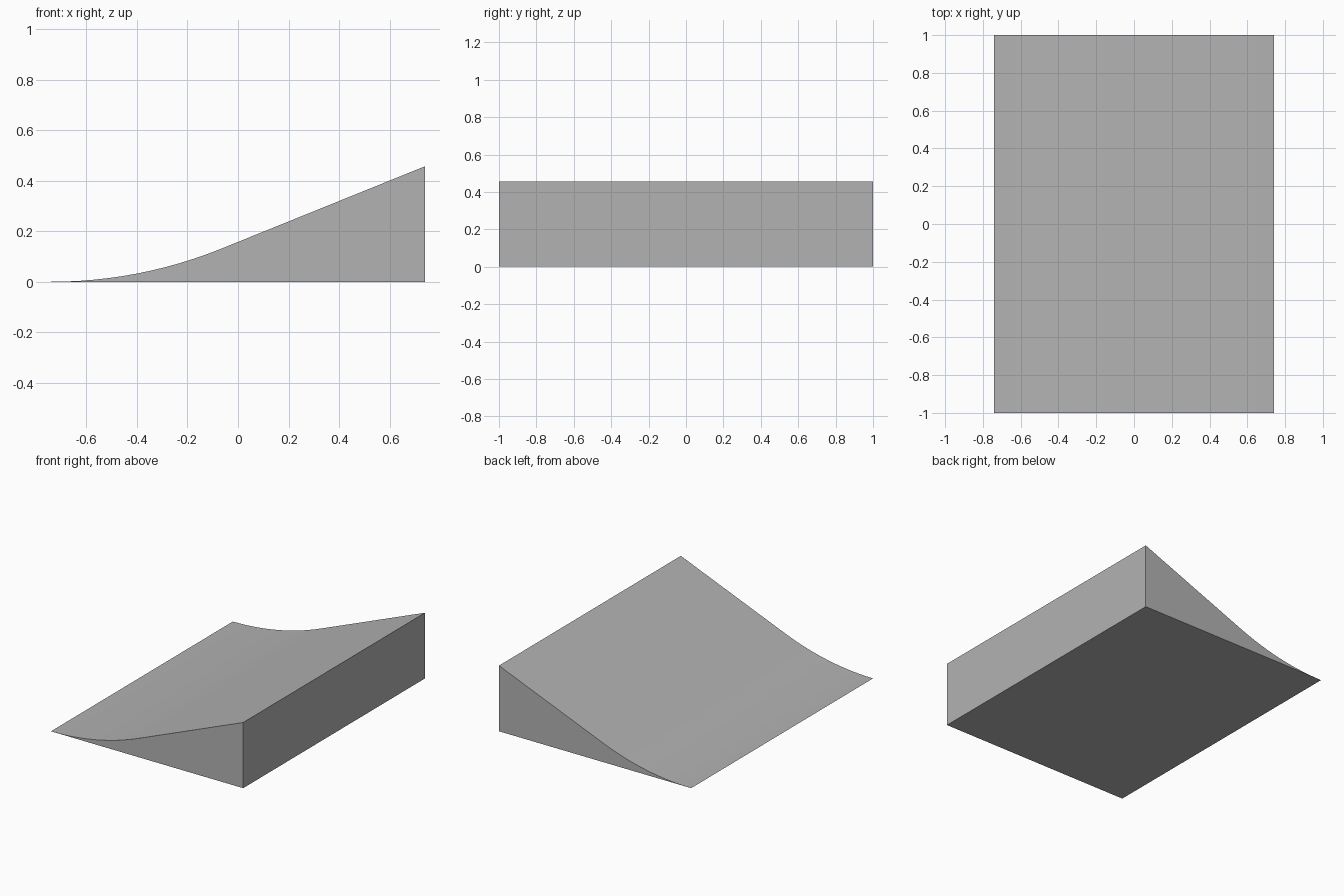
import bpy
import bmesh
import math

cube = bpy.data.objects.get("Cube")
if cube:
    bpy.data.objects.remove(cube, do_unlink=True)

HALF_WIDTH, HALF_LENGTH, HEIGHT = 0.74, 1.0, 0.457
RADIUS = 1.80
SLOPE = math.radians(21.9)
ARC_STEPS = 12

grey = bpy.data.materials.new("plain grey")
grey.use_nodes = True
colour = (0.45, 0.45, 0.45, 1)
grey.diffuse_color = colour
grey.node_tree.nodes["Principled BSDF"].inputs["Base Color"].default_value = colour

# Side profile: concave arc at the toe, then a straight incline and upright back
profile = []
for i in range(ARC_STEPS + 1):
    a = SLOPE * i / ARC_STEPS
    profile.append((-HALF_WIDTH + RADIUS * math.sin(a), RADIUS * (1 - math.cos(a))))
profile += [(HALF_WIDTH, HEIGHT), (HALF_WIDTH, 0)]

# Ramp: profile extruded along its length
bm = bmesh.new()
side = bm.faces.new([bm.verts.new((x, -HALF_LENGTH, z)) for x, z in profile])
result = bmesh.ops.extrude_face_region(bm, geom=[side], use_keep_orig=True)
moved = [v for v in result["geom"] if isinstance(v, bmesh.types.BMVert)]
bmesh.ops.translate(bm, verts=moved, vec=(0, 2 * HALF_LENGTH, 0))
bmesh.ops.recalc_face_normals(bm, faces=bm.faces)
mesh = bpy.data.meshes.new("curved_ramp")
bm.to_mesh(mesh)
bm.free()
mesh.materials.append(grey)

ramp = bpy.data.objects.new("curved_ramp", mesh)
bpy.context.collection.objects.link(ramp)
bpy.ops.object.select_all(action="DESELECT")
ramp.select_set(True)
bpy.context.view_layer.objects.active = ramp
bpy.ops.object.shade_smooth_by_angle(angle=math.radians(15))
